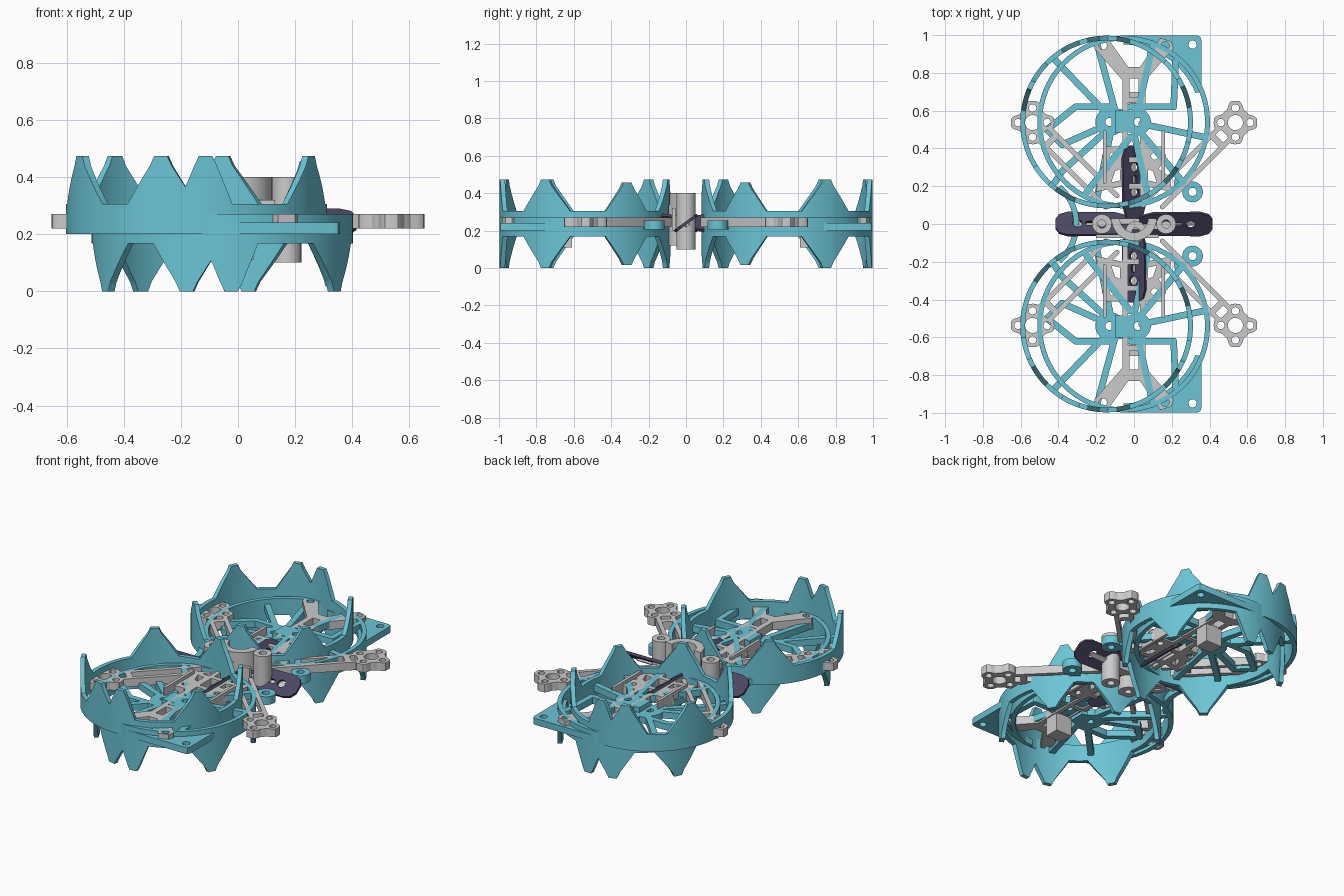
import bpy, bmesh
from math import sin, cos, pi, radians, hypot, atan2

if "Cube" in bpy.data.objects:
    bpy.data.objects.remove(bpy.data.objects["Cube"])


def material(name, rgb):
    m = bpy.data.materials.new(name)
    m.diffuse_color = (*rgb, 1)
    m.use_nodes = True
    m.node_tree.nodes["Principled BSDF"].inputs["Base Color"].default_value = m.diffuse_color
    return m


TEAL = material("teal", (0.147, 0.56, 0.67))
PURPLE = material("purple", (0.07, 0.062, 0.12))
A, B, CY, R = -0.145, -0.055, 0.54, 0.457      # upper / lower guard centres


def circle(x, y, r, n=24):
    return [(x + r * cos(2 * pi * i / n), y + r * sin(2 * pi * i / n)) for i in range(n)]


def arc(x, y, r, a0, a1, n=16):
    return [(x + r * cos(radians(a0 + (a1 - a0) * i / n)),
             y + r * sin(radians(a0 + (a1 - a0) * i / n))) for i in range(n + 1)]


def stadium(p, q, w):
    a = pi / 2 + atan2(q[1] - p[1], q[0] - p[0])
    r = w / 2
    pts = []
    for c, s in ((p, a), (q, a + pi)):
        pts += [(c[0] + r * cos(s + pi * i / 6), c[1] + r * sin(s + pi * i / 6)) for i in range(7)]
    return pts


def slab(bm, outer, z0, z1, holes=()):
    """Flat plate with holes, added to bm."""
    caps = ([], [])
    for loop in (outer, *holes):
        lo = [bm.verts.new((x, y, z0)) for x, y in loop]
        hi = [bm.verts.new((x, y, z1)) for x, y in loop]
        n = len(loop)
        for i in range(n):
            j = (i + 1) % n
            bm.faces.new((lo[i], lo[j], hi[j], hi[i]))
            caps[0].append(bm.edges.get((lo[i], lo[j])))
            caps[1].append(bm.edges.get((hi[i], hi[j])))
    for edges in caps:
        bmesh.ops.triangle_fill(bm, use_beauty=True, use_dissolve=False, edges=edges, normal=(0, 0, 1))


def finish(bm, name, mat=None, mirror=(False, False)):
    bmesh.ops.recalc_face_normals(bm, faces=bm.faces[:])
    me = bpy.data.meshes.new(name)
    bm.to_mesh(me)
    bm.free()
    ob = bpy.data.objects.new(name, me)
    bpy.context.collection.objects.link(ob)
    if mat:
        me.materials.append(mat)
    bpy.ops.object.select_all(action='DESELECT')
    ob.select_set(True)
    bpy.context.view_layer.objects.active = ob
    bpy.ops.object.shade_smooth_by_angle(angle=radians(30))
    if any(mirror):
        md = ob.modifiers.new("mirror", 'MIRROR')
        md.use_axis = (mirror[0], mirror[1], False)
        md.use_mirror_merge = False
    return ob


# Toothed ring guards, upper and inverted lower
TEETH = [(28, 18, 1), (106, 16, 1), (86, 12, 1), (154, 18, 1), (230, 18, 1), (282, 18, 1), (330, 16, 0.9)]


def tooth_height(a):
    best = 0
    for c, w, h in TEETH:
        d = abs((a - c + 180) % 360 - 180)
        f = 1 if d <= 3 else 1 - 0.2 * (d - 3) / 2 if d <= 5 else 0.8 * max(0, (w - d) / (w - 5))
        best = max(best, f * h)
    return best


def crown(name, cx, z0, z1, ztip):
    bm = bmesh.new()
    rings = []
    for a in range(0, 360):
        t, z = radians(a), z1 + (ztip - z1) * tooth_height(a)
        rings.append([bm.verts.new((cx + r * cos(t), CY + r * sin(t), h))
                      for r, h in ((R, z0), (R, z), (R - 0.026, z), (R - 0.026, z0))])
    for i in range(360):
        p, q = rings[i], rings[(i + 1) % 360]
        for k in range(4):
            m = (k + 1) % 4
            bm.faces.new((p[k], q[k], q[m], p[m]))
    finish(bm, name, TEAL, (False, True))


crown("upper_guard", A, 0.2, 0.305, 0.473)
crown("lower_guard", B, 0.27, 0.168, 0.0)


# Teal spoke webs inside the guards
def struts(bm, paths, w, z0, z1):
    for path in paths:
        for p, q in zip(path, path[1:]):
            slab(bm, stadium(p, q, w), z0, z1)


bm = bmesh.new()
left = [[(-0.16, 0.6), (-0.42, 0.87)], [(-0.13, 0.62), (-0.31, 0.62), (-0.46, 0.5), (-0.38, 0.42), (-0.2, 0.5)],
        [(-0.16, 0.48), (-0.38, 0.28), (-0.42, 0.22)], [(-0.12, 0.5), (-0.2, 0.12)], [(-0.1, 0.6), (-0.2, 0.97)]]
struts(bm, left, 0.035, 0.2, 0.24)
slab(bm, circle(-0.13, 0.54, 0.075), 0.2, 0.24, [circle(-0.13, 0.54, 0.022, 12)])
slab(bm, [(-0.12, 0.48), (-0.04, 0.5), (-0.04, 0.6), (-0.12, 0.62)], 0.2, 0.24)
finish(bm, "upper_web", TEAL, (False, True))

bm = bmesh.new()
right = [[(0.04, 0.53), (0.37, 0.46)], [(-0.02, 0.62), (0.21, 0.62), (0.22, 0.86)], [(0.03, 0.49), (0.26, 0.22)],
         [(0.0, 0.48), (0.08, 0.12)], [(0.02, 0.6), (0.1, 0.95)], [(-0.02, 0.46), (-0.25, 0.17)]]
struts(bm, right, 0.035, 0.23, 0.27)
slab(bm, circle(0.02, 0.54, 0.07), 0.23, 0.27, [circle(0.02, 0.54, 0.022, 12)])
slab(bm, [(-0.1, 0.48), (-0.02, 0.49), (-0.02, 0.6), (-0.1, 0.6)], 0.23, 0.27)
finish(bm, "lower_web", TEAL, (False, True))

# Square corner plates
bm = bmesh.new()
slab(bm, [(-0.05, 0.998), (0.335, 0.998), (0.35, 0.992), (0.357, 0.975), (0.357, 0.7)]
     + arc(B, CY, 0.41, 22, 90), 0.2, 0.24, [circle(0.31, 0.95, 0.022, 12)])
finish(bm, "corner_plate", TEAL, (False, True))

# Eyelets and curved bridge joining the two guards
bm = bmesh.new()
slab(bm, circle(0.31, 0.17, 0.055), 0.205, 0.255, [circle(0.31, 0.17, 0.022, 12)])
slab(bm, stadium((0.24, 0.22), (0.265, 0.2), 0.06), 0.205, 0.255)
slab(bm, arc(-0.56, 0, 0.24, 0, 50) + arc(-0.56, 0, 0.27, 50, 0), 0.2, 0.24)
finish(bm, "eyelets_and_bridge", TEAL, (False, True))

# Four arms with lobed motor mounts
bm = bmesh.new()
M = 0.537
outline = []
for i in range(64):
    t = 2 * pi * i / 64
    r = 0.098 + 0.017 * max(-1, min(1, 1.6 * cos(4 * t)))
    outline.append((M + r * cos(t), M + r * sin(t)))
slab(bm, outline, 0.22, 0.27, [circle(M, M, 0.04)]
     + [circle(M + 0.077 * dx, M + 0.077 * dy, 0.02, 12) for dx, dy in ((1, 0), (-1, 0), (0, 1), (0, -1))])
for o in (-0.03, 0.03):
    slab(bm, stadium((0.475 + o, 0.475 - o), (0.12 + o, 0.12 - o), 0.026), 0.22, 0.27)
slab(bm, stadium((0.42, 0.46), (0.46, 0.42), 0.035), 0.22, 0.27)
finish(bm, "motor_arm", None, (True, True))

# Spine rails ending in forks
bm = bmesh.new()
slab(bm, [(-0.06, 0.64), (0.06, 0.64), (0.06, 0.76), (0.21, 0.93), (0.2, 0.965), (0.14, 0.985), (0.03, 0.83),
          (-0.03, 0.83), (-0.14, 0.985), (-0.2, 0.965), (-0.21, 0.93), (-0.06, 0.76)], 0.22, 0.27,
     [[(-0.025, 0.67), (0.025, 0.67), (0.025, 0.77), (-0.025, 0.77)],
      circle(-0.165, 0.945, 0.022, 12), circle(0.165, 0.945, 0.022, 12)])
for s in (-1, 1):
    slab(bm, stadium((0.047 * s, 0.1), (0.047 * s, 0.66), 0.028), 0.22, 0.27)
    slab(bm, stadium((0.155 * s, 0.22), (0.155 * s, 0.49), 0.018), 0.21, 0.29)
    slab(bm, [(0.06 * s, 0.2), (0.2 * s, 0.17), (0.19 * s, 0.25), (0.13 * s, 0.29), (0.17 * s, 0.36),
              (0.15 * s, 0.41), (0.06 * s, 0.41)], 0.22, 0.27,
         [[(0.075 * s, 0.23), (0.12 * s, 0.22), (0.1 * s, 0.28), (0.075 * s, 0.29)],
          circle(0.11 * s, 0.36, 0.02, 12)])
for y in (0.2, 0.34, 0.5):
    slab(bm, stadium((-0.05, y), (0.05, y), 0.03), 0.22, 0.27)
finish(bm, "spine", None, (False, True))

# Boxes hanging below the spine
bm = bmesh.new()
slab(bm, [(-0.055, 0.61), (0.055, 0.61), (0.055, 0.7), (-0.055, 0.7)], 0.11, 0.225)
finish(bm, "under_box", None, (False, True))

# Central posts, arch and cross wall
bm = bmesh.new()
for x, z0, z1 in ((0.17, 0.1, 0.4), (-0.17, 0.19, 0.36)):
    slab(bm, circle(x, 0, 0.052), z0, z1, [circle(x, 0, 0.022)])
slab(bm, arc(0, 0.03, 0.12, 180, 360) + arc(0, 0.03, 0.075, 360, 180), 0.28, 0.4)
slab(bm, circle(0.01, -0.04, 0.055), 0.12, 0.34, [circle(0.01, -0.04, 0.02)])
slab(bm, [(-0.2, -0.075), (0.13, -0.075), (0.13, -0.055), (-0.2, -0.055)], 0.2, 0.32)
slab(bm, stadium((-0.17, 0), (0.17, 0), 0.06), 0.2, 0.25)
finish(bm, "centre_posts")

# Four tilted blades in a cross
for k in range(4):
    bm = bmesh.new()
    shape = [(0.03, -0.05), (0.1, -0.072), (0.35, -0.075), (0.395, -0.06), (0.415, -0.03)]
    slab(bm, shape + [(x, -y) for x, y in reversed(shape)], -0.008, 0.008,
         [circle(0.3, 0, 0.025, 16), circle(0.17, 0, 0.025, 16), stadium((0.225, 0), (0.245, 0), 0.025)])
    blade = finish(bm, f"blade_{k + 1}", PURPLE)
    blade.location.z = 0.24
    blade.rotation_euler = (radians(36), 0, k * pi / 2)
    # grey pin strip along each blade
    bm = bmesh.new()
    slab(bm, stadium((0.06, 0), (0.31, 0), 0.03), -0.02, -0.008)
    pin = finish(bm, f"blade_strip_{k + 1}")
    pin.location.z = 0.24
    pin.rotation_euler = blade.rotation_euler
